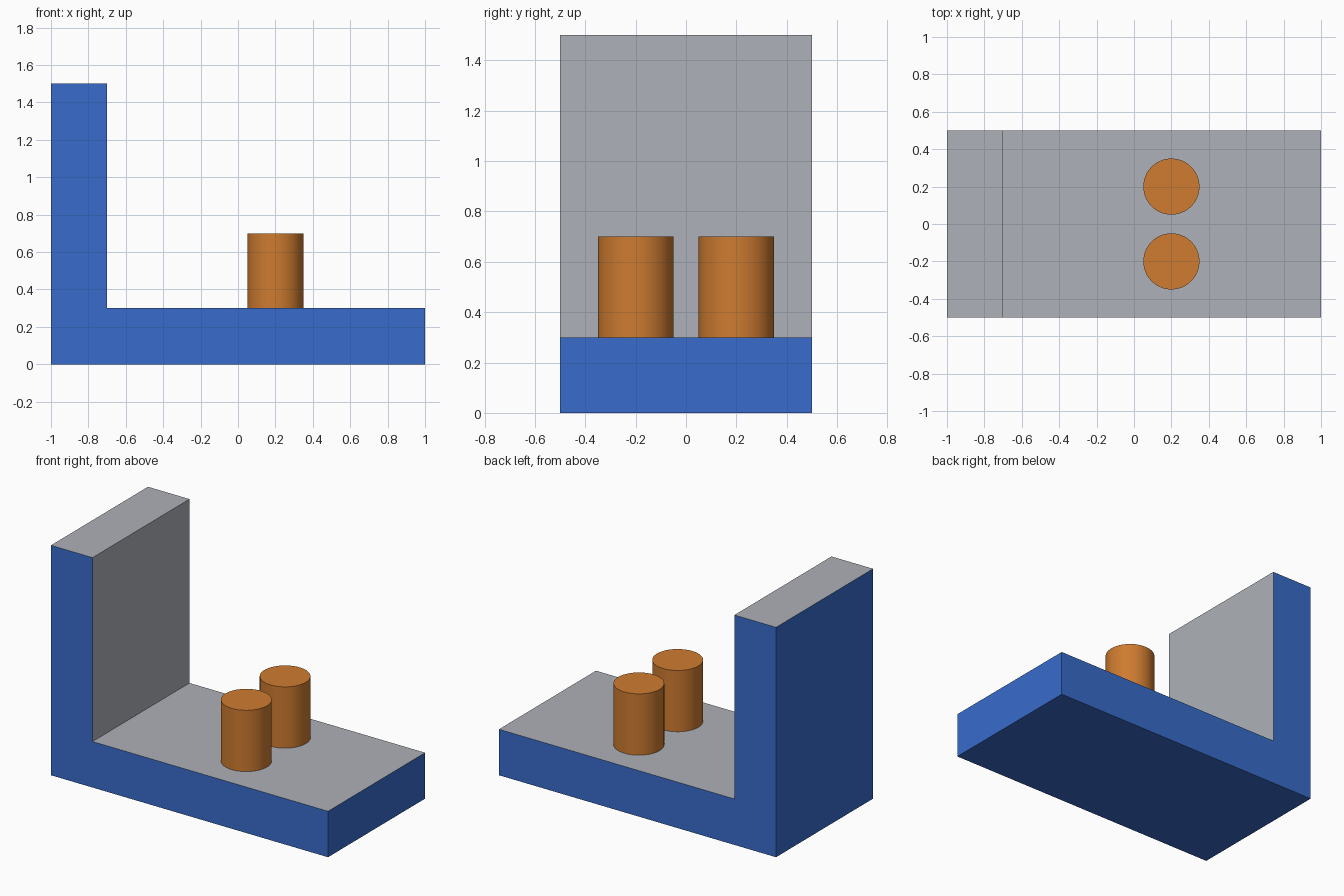
import bpy
import bmesh
import math

cube = bpy.data.objects.get("Cube")
if cube:
    bpy.data.objects.remove(cube, do_unlink=True)


def material(name, rgb):
    mat = bpy.data.materials.new(name)
    mat.use_nodes = True
    color = (*rgb, 1.0)
    mat.diffuse_color = color
    mat.node_tree.nodes["Principled BSDF"].inputs["Base Color"].default_value = color
    return mat


blue = material("blue", (0.04, 0.15, 0.6))
grey = material("grey", (0.42, 0.44, 0.48))
orange = material("orange", (0.62, 0.2, 0.03))

# L-shaped bracket: side profile extruded from front to back
WIDTH, LENGTH, HEIGHT, THICK = 1.0, 2.0, 1.5, 0.3
left, right = -LENGTH / 2, LENGTH / 2
wall = left + THICK
profile = [(left, 0), (right, 0), (right, THICK),
           (wall, THICK), (wall, HEIGHT), (left, HEIGHT)]

bm = bmesh.new()
face = bm.faces.new([bm.verts.new((x, -WIDTH / 2, z)) for x, z in profile])
extruded = bmesh.ops.extrude_face_region(bm, geom=[face], use_keep_orig=True)
back = [v for v in extruded["geom"] if isinstance(v, bmesh.types.BMVert)]
bmesh.ops.translate(bm, vec=(0, WIDTH, 0), verts=back)
bmesh.ops.recalc_face_normals(bm, faces=bm.faces)

# Grey on upward faces and the inner side of the wall, blue elsewhere
for f in bm.faces:
    inner = f.normal.x > 0.5 and f.calc_center_median().x < 0
    f.material_index = 1 if f.normal.z > 0.5 or inner else 0

mesh = bpy.data.meshes.new("bracket")
bm.to_mesh(mesh)
bm.free()
mesh.materials.append(blue)
mesh.materials.append(grey)
bpy.context.collection.objects.link(bpy.data.objects.new("bracket", mesh))

# Pair of round pegs standing on the base
for name, y in (("front_peg", -0.2), ("back_peg", 0.2)):
    bpy.ops.mesh.primitive_cylinder_add(
        vertices=64, radius=0.15, depth=0.4, location=(0.2, y, THICK + 0.2))
    peg = bpy.context.object
    peg.name = name
    peg.data.materials.append(orange)
    bpy.ops.object.shade_smooth_by_angle(angle=math.radians(30))
